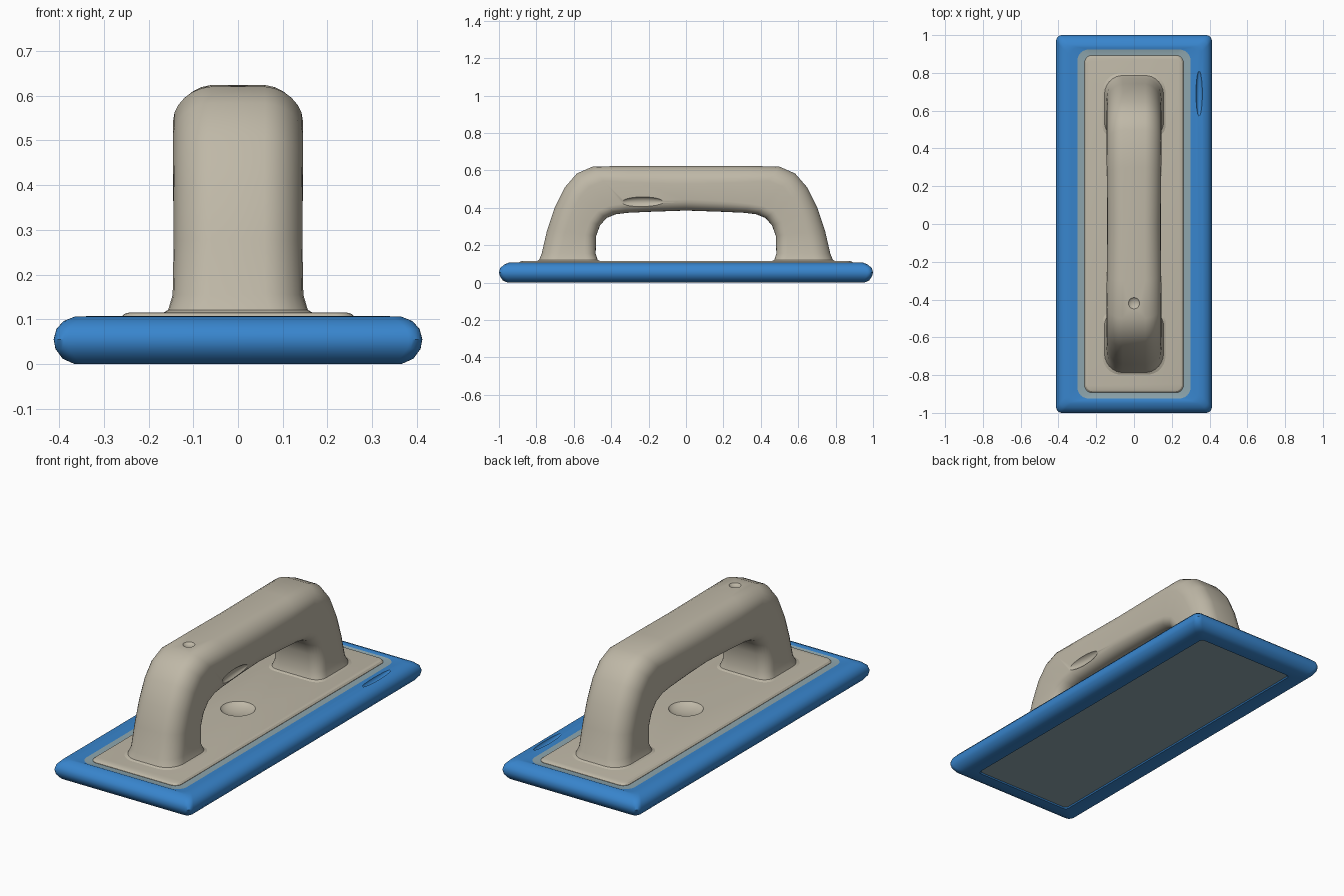
import bpy, math
from mathutils import Vector

if "Cube" in bpy.data.objects:
    bpy.data.objects.remove(bpy.data.objects["Cube"])


def material(name, r, g, b):
    m = bpy.data.materials.new(name)
    lin = [((c / 255 + 0.055) / 1.055) ** 2.4 for c in (r, g, b)]
    m.diffuse_color = (*lin, 1)
    m.use_nodes = True
    m.node_tree.nodes["Principled BSDF"].inputs["Base Color"].default_value = m.diffuse_color
    return m


BLUE = material("blue rubber", 56, 133, 205)
BEIGE = material("beige plastic", 191, 184, 167)
GREY = material("grey blue", 142, 166, 174)


def rounded_rect(hx, hy, r_low, r_high, n=6):
    """Outline in 2D, counter-clockwise, with separate radii for the low and high sides."""
    pts = []
    for k, (sx, sy) in enumerate(((1, 1), (-1, 1), (-1, -1), (1, -1))):
        r = r_high if sy > 0 else r_low
        for i in range(n + 1):
            a = math.pi / 2 * (k + i / n)
            pts.append((sx * (hx - r) + r * math.cos(a), sy * (hy - r) + r * math.sin(a)))
    return pts


def loft(name, rings, mats, index_rule=lambda i: 0):
    """Skin a list of rings; index_rule gives the slot for each band (-1 and last are caps)."""
    n = len(rings[0])
    verts = [p for ring in rings for p in ring]
    faces, slots = [list(range(n))[::-1]], [index_rule(-1)]
    for i in range(len(rings) - 1):
        for j in range(n):
            k = (j + 1) % n
            faces.append([i * n + j, i * n + k, (i + 1) * n + k, (i + 1) * n + j])
            slots.append(index_rule(i))
    last = len(rings) - 1
    faces.append([last * n + j for j in range(n)])
    slots.append(index_rule(last))
    me = bpy.data.meshes.new(name)
    me.from_pydata(verts, [], faces)
    for m in mats:
        me.materials.append(m)
    for p, s in zip(me.polygons, slots):
        p.material_index = s
    ob = bpy.data.objects.new(name, me)
    bpy.context.collection.objects.link(ob)
    return ob


def slab_rings(rows):
    return [[(x, y, z) for x, y in rounded_rect(hx, hy, r, r)] for hx, hy, r, z in rows]


def dent(ob, centre, radii):
    """Scoop an ellipsoid out of an object."""
    bpy.ops.mesh.primitive_uv_sphere_add(segments=24, ring_count=16, location=centre)
    cutter = bpy.context.object
    cutter.scale = radii
    cutter.hide_render = True
    cutter.data.materials.append(ob.data.materials[0])
    mod = ob.modifiers.new("dent", 'BOOLEAN')
    mod.operation, mod.solver, mod.object = 'DIFFERENCE', 'EXACT', cutter
    bpy.ops.object.select_all(action='DESELECT')
    ob.select_set(True)
    bpy.context.view_layer.objects.active = ob
    bpy.ops.object.modifier_apply(modifier=mod.name)
    bpy.data.objects.remove(cutter)


def smooth(ob, degrees):
    bpy.ops.object.select_all(action='DESELECT')
    ob.select_set(True)
    bpy.context.view_layer.objects.active = ob
    bpy.ops.object.shade_smooth_by_angle(angle=math.radians(degrees))


# Blue pad: recessed sole, puffed rim, grey seam around the top plate
pad_rows = [
    (0.290, 0.890, 0.02, 0.006), (0.295, 0.895, 0.02, 0.000),
    (0.365, 0.955, 0.025, 0.000), (0.392, 0.980, 0.03, 0.012),
    (0.408, 0.995, 0.03, 0.034), (0.412, 1.000, 0.03, 0.055),
    (0.406, 0.993, 0.03, 0.078), (0.390, 0.972, 0.03, 0.096),
    (0.365, 0.948, 0.03, 0.106), (0.335, 0.935, 0.04, 0.107),
    (0.300, 0.924, 0.06, 0.102), (0.250, 0.885, 0.04, 0.102),
    (0.240, 0.870, 0.03, 0.070)]
pad = loft("pad", slab_rings(pad_rows), [BLUE, GREY], lambda i: 1 if i in (-1, 10) else 0)
dent(pad, (0.345, 0.69, 0.113), (0.018, 0.125, 0.022))
smooth(pad, 35)

# Top plate with a shallow round dimple below the grip
plate_rows = [(0.262, 0.893, 0.04, 0.075), (0.262, 0.893, 0.04, 0.104),
              (0.254, 0.886, 0.035, 0.112), (0.244, 0.877, 0.03, 0.115)]
plate = loft("top_plate", slab_rings(plate_rows), [BEIGE])
dent(plate, (0, 0, 0.124), (0.09, 0.09, 0.032))
smooth(plate, 25)

# Arched handle: (outer y, z), (inner y, z), half width; mirrored front to back
half = [((-0.81, 0.110), (-0.45, 0.110), 0.176), ((-0.788, 0.121), (-0.472, 0.121), 0.156),
        ((-0.774, 0.155), (-0.483, 0.155), 0.146), ((-0.745, 0.28), (-0.480, 0.25), 0.144),
        ((-0.705, 0.40), (-0.460, 0.305), 0.144), ((-0.650, 0.51), (-0.425, 0.345), 0.145),
        ((-0.585, 0.585), (-0.375, 0.365), 0.145), ((-0.500, 0.622), (-0.310, 0.373), 0.145),
        ((-0.300, 0.626), (-0.200, 0.378), 0.144)]
flip = [((-o[0], o[1]), (-i[0], i[1]), w) for o, i, w in reversed(half)]
rings = []
for o, i, w in half + [((0, 0.626), (0, 0.385), 0.142)] + flip:
    outer, inner = Vector(o), Vector(i)
    mid, axis = (outer + inner) / 2, (outer - inner).normalized()
    h = (outer - inner).length / 2
    ring = []
    for x, t in rounded_rect(w, h, 0.06, 0.085):
        if t > 0:
            t -= 0.014 * (x / w) ** 2  # gently domed outside
        p = mid + axis * t
        ring.append((x, p.x, p.y))
    rings.append(ring[::-1])
handle = loft("handle", rings, [BEIGE])

# Make sure the skin faces outward before cutting
import bmesh
bm = bmesh.new()
bm.from_mesh(handle.data)
bmesh.ops.recalc_face_normals(bm, faces=bm.faces)
bm.to_mesh(handle.data)
bm.free()

# Thumb dent on the side and small dimple on top
dent(handle, (0.155, -0.23, 0.43), (0.03, 0.12, 0.03))
dent(handle, (0, -0.42, 0.633), (0.035, 0.035, 0.022))
smooth(handle, 35)
